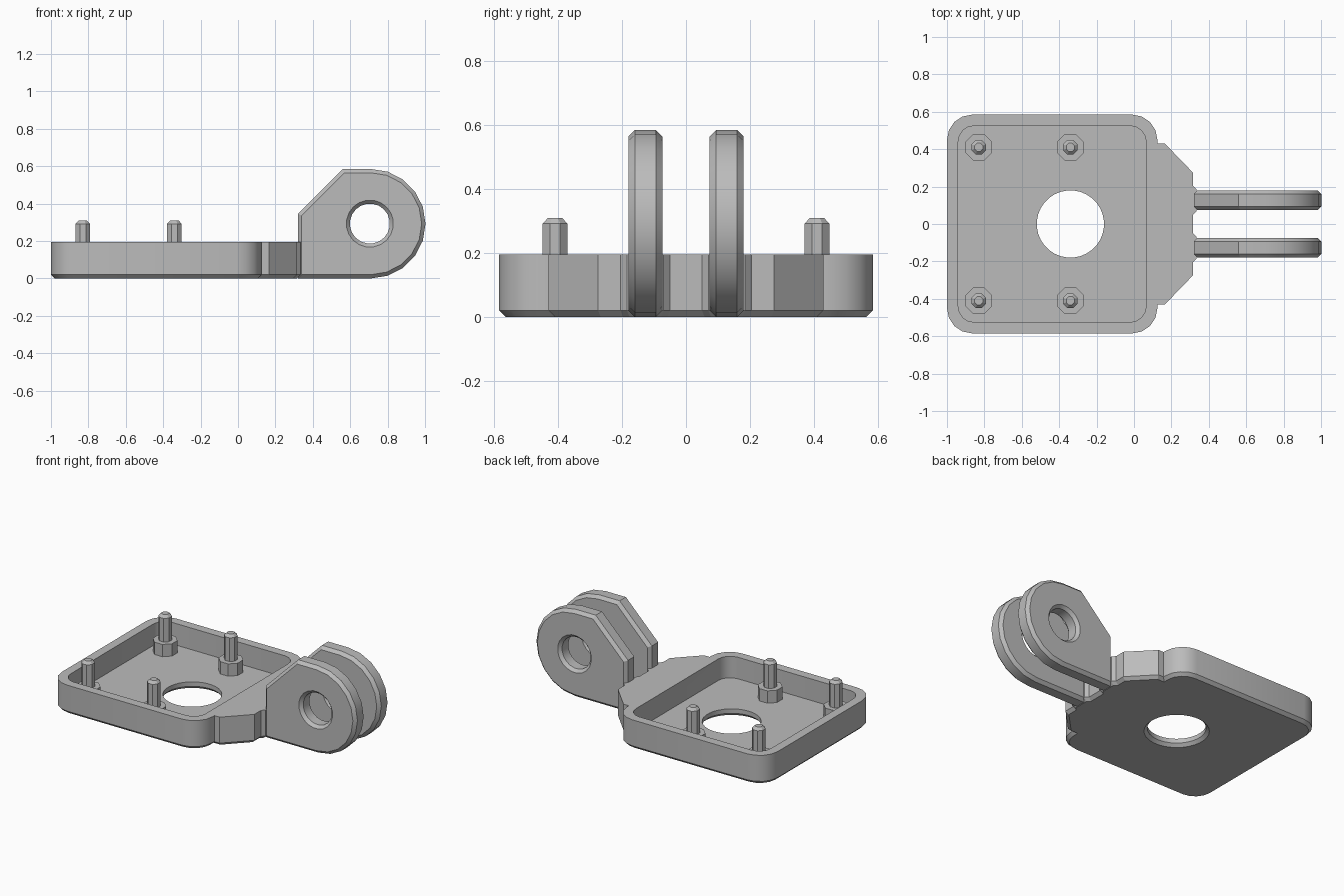
import bpy
import bmesh
from math import sin, cos, radians, pi
from mathutils import Vector

cube = bpy.data.objects.get("Cube")
if cube:
    bpy.data.objects.remove(cube)

GREY = (0.5, 0.5, 0.5, 1)
grey = bpy.data.materials.new("grey_plastic")
grey.use_nodes = True
grey.diffuse_color = GREY
grey.node_tree.nodes["Principled BSDF"].inputs["Base Color"].default_value = GREY


def arc(cx, cy, r, start, end, steps):
    angles = [radians(start + (end - start) * i / steps) for i in range(steps + 1)]
    return [(cx + r * cos(a), cy + r * sin(a)) for a in angles]


def circle(cx, cy, r, sides):
    turn = pi / sides
    return [(cx + r * cos(2 * pi * i / sides + turn),
             cy + r * sin(2 * pi * i / sides + turn)) for i in range(sides)]


def inset(points, d):
    """Offset a counter-clockwise outline inwards with mitred corners."""
    result = []
    for i, p in enumerate(points):
        p = Vector(p)
        a = (p - Vector(points[i - 1])).normalized()
        b = (Vector(points[(i + 1) % len(points)]) - p).normalized()
        na, nb = Vector((-a.y, a.x)), Vector((-b.y, b.x))
        result.append(tuple(p + (na + nb) * d / (1 + na.dot(nb))))
    return result


def loft(name, rings, upright=False):
    """Join (outline, height) rings; upright outlines lie in the xz plane."""
    bm = bmesh.new()
    loops = [[bm.verts.new((x, h, y) if upright else (x, y, h)) for x, y in outline]
             for outline, h in rings]
    for low, high in zip(loops, loops[1:]):
        for i in range(len(low)):
            bm.faces.new((low[i - 1], low[i], high[i], high[i - 1]))
    bm.faces.new(loops[0])
    bm.faces.new(loops[-1])
    bmesh.ops.recalc_face_normals(bm, faces=bm.faces)
    mesh = bpy.data.meshes.new(name)
    bm.to_mesh(mesh)
    bm.free()
    mesh.materials.append(grey)
    obj = bpy.data.objects.new(name, mesh)
    bpy.context.collection.objects.link(obj)
    return obj


def cut(obj, cutters):
    for cutter in cutters:
        mod = obj.modifiers.new("cut", 'BOOLEAN')
        mod.operation = 'DIFFERENCE'
        mod.solver = 'EXACT'
        mod.object = cutter
    graph = bpy.context.evaluated_depsgraph_get()
    mesh = bpy.data.meshes.new_from_object(obj.evaluated_get(graph))
    obj.modifiers.clear()
    obj.data = mesh
    for cutter in cutters:
        bpy.data.objects.remove(cutter)


CHAMFER = 0.02
parts = []

# Tray with tapered neck and small lips at the finger roots
half = [(0.315, 0.05), (0.335, 0.07), (0.335, 0.185), (0.315, 0.205),
        (0.315, 0.275), (0.165, 0.43), (0.125, 0.43)]
half += arc(-0.01, 0.45, 0.135, 0, 90, 4) + arc(-0.865, 0.45, 0.135, 90, 180, 4)
outline = half + [(x, -y) for x, y in reversed(half)]
tray = loft("tray", [(inset(outline, CHAMFER), 0), (outline, CHAMFER), (outline, 0.195)])

# Pocket and chamfered central opening
pocket = []
for cx, cy, start in ((-0.02, 0.44, 0), (-0.855, 0.44, 90),
                      (-0.855, -0.44, 180), (-0.02, -0.44, 270)):
    pocket += arc(cx, cy, 0.085, start, start + 90, 4)
pocket_cutter = loft("pocket_cutter", [(pocket, 0.05), (pocket, 0.3)])
opening = [(circle(-0.34, 0, r, 32), z) for r, z in
           ((0.22, -0.02), (0.18, 0.02), (0.18, 0.3))]
opening_cutter = loft("opening_cutter", opening)
cut(tray, [pocket_cutter, opening_cutter])
parts.append(tray)

# Standoffs with locating pins
for x, column in ((-0.83, "rear"), (-0.34, "middle")):
    for y, side in ((0.41, "back"), (-0.41, "front")):
        post = circle(x, y, 0.077, 8)
        parts.append(loft(f"standoff_{column}_{side}", [(post, 0.04), (post, 0.133)]))
        pin = circle(x, y, 0.042, 8)
        tip = circle(x, y, 0.024, 8)
        parts.append(loft(f"pin_{column}_{side}", [(pin, 0.12), (pin, 0.292), (tip, 0.31)]))

# Hinge fingers with chamfered rims and countersunk bores
profile = [(0.32, 0)] + arc(0.71, 0.2925, 0.2925, -90, 90, 10) + [(0.56, 0.585), (0.32, 0.345)]
slim = inset(profile, CHAMFER)
for middle, side in ((0.127, "back"), (-0.127, "front")):
    near, far = middle - 0.053, middle + 0.053
    finger = loft(f"finger_{side}", [(slim, near), (profile, near + CHAMFER),
                                     (profile, far - CHAMFER), (slim, far)], True)
    bore = [(circle(0.705, 0.293, r, 20), y) for r, y in
            ((0.145, near - CHAMFER), (0.107, near + CHAMFER),
             (0.107, far - CHAMFER), (0.145, far + CHAMFER))]
    cut(finger, [loft("bore_cutter", bore, True)])
    parts.append(finger)

# Smooth the rounded surfaces and keep the chamfers crisp
bpy.ops.object.select_all(action='DESELECT')
for part in parts:
    part.select_set(True)
bpy.context.view_layer.objects.active = tray
bpy.ops.object.shade_smooth_by_angle(angle=radians(30))
